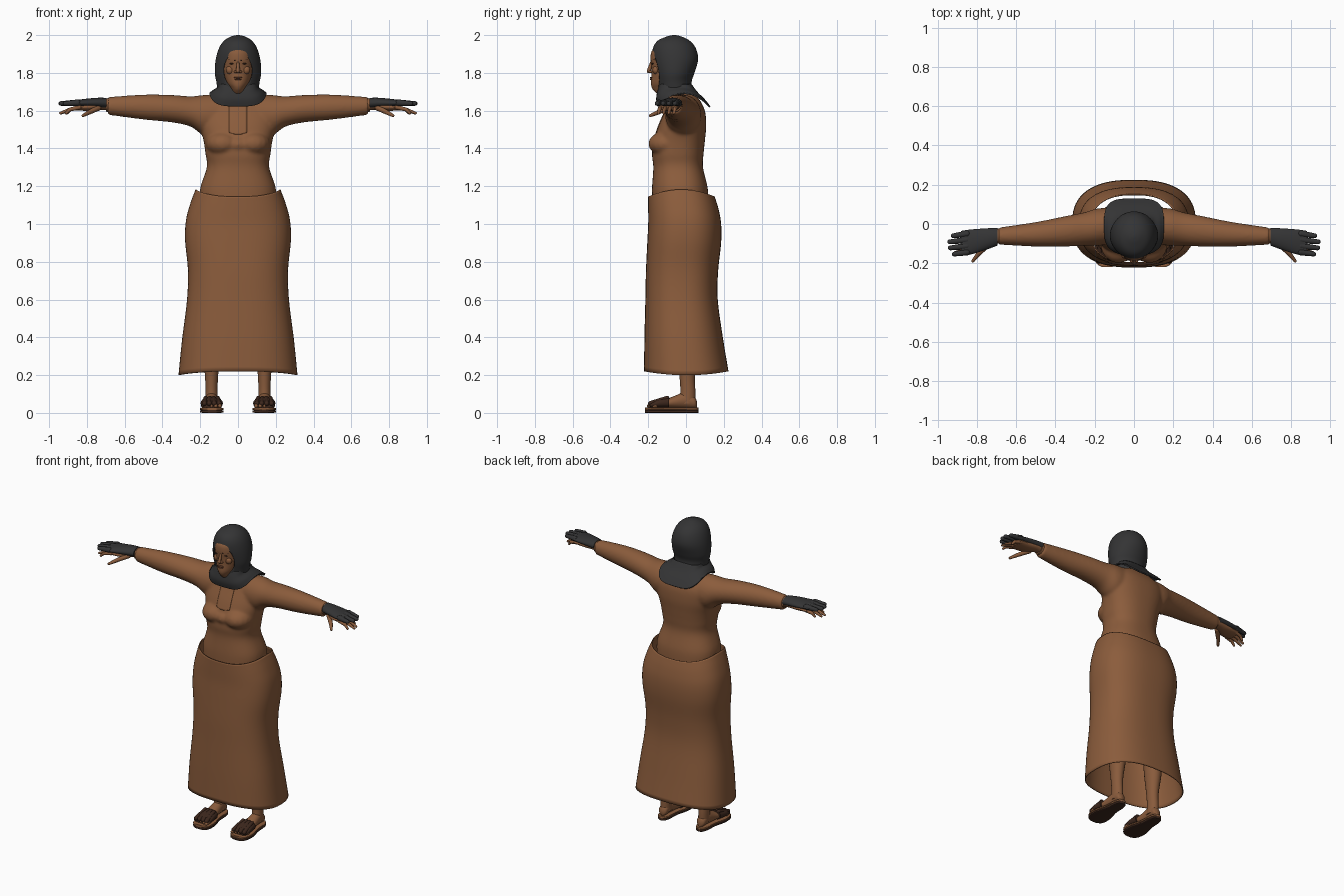
import bpy, bmesh
from math import sin, cos, pi, copysign
from mathutils import Vector, Matrix

if "Cube" in bpy.data.objects:
    bpy.data.objects.remove(bpy.data.objects["Cube"])


def material(name, rgb):
    m = bpy.data.materials.new(name)
    m.use_nodes = True
    m.diffuse_color = (*rgb, 1)
    m.node_tree.nodes["Principled BSDF"].inputs["Base Color"].default_value = (*rgb, 1)
    return m


BROWN = material("brown cloth", (.26, .108, .045))
SKIN = material("brown skin", (.25, .105, .045))
LIP = material("lip brown", (.16, .06, .03))
DARK = material("charcoal cloth", (.034, .034, .035))
LEATHER = material("dark leather", (.045, .02, .012))


def spline(rows, steps):
    """Smoothly resample rows of numbers."""
    out = []
    for i in range(len(rows) - 1):
        quad = [rows[max(0, min(len(rows) - 1, i + k))] for k in (-1, 0, 1, 2)]
        for s in range(steps):
            t = s / steps
            out.append([b + t / 2 * (c - a + t * (2*a - 5*b + 4*c - d + t * (3*(b - c) + d - a)))
                        for a, b, c, d in zip(*quad)])
    return out + [list(rows[-1])]


def loft(bm, axis, rows, n=32, power=2, steps=5, caps=True, lift=(0, 0)):
    """Rows hold position along the axis, then low and high bounds of the other two axes."""
    rings, rows = [], spline(rows, steps)
    for j, (t, a0, a1, b0, b1) in enumerate(rows):
        v, ring = j / (len(rows) - 1), []
        for i in range(n):
            c, s = cos(2 * pi * i / n), sin(2 * pi * i / n)
            c, s = (copysign(abs(k) ** (2 / power), k) for k in (c, s))
            a, b = (a0 + a1 + c * (a1 - a0)) / 2, (b0 + b1 + s * (b1 - b0)) / 2
            h = t + (lift[0] * (1 - v) + lift[1] * v) * (1 - s * s)
            ring.append(bm.verts.new({"x": (h, a, b), "y": (a, h, b), "z": (a, b, h)}[axis]))
        rings.append(ring)
    for low, high in zip(rings, rings[1:]):
        for i in range(n):
            k = (i + 1) % n
            bm.faces.new((low[i], low[k], high[k], high[i]))
    if caps:
        bm.faces.new(rings[0][::-1])
    if caps or caps is None:
        bm.faces.new(rings[-1])


def blob(bm, loc, size):
    bmesh.ops.create_uvsphere(bm, u_segments=16, v_segments=10, radius=1,
                              matrix=Matrix.Translation(loc) @ Matrix.Diagonal((*size, 1)))


def limb(bm, p, q, r1, r2):
    """Tapered rod with round ends."""
    p, q = Vector(p), Vector(q)
    d = q - p
    turn = d.to_track_quat("Z", "Y").to_matrix().to_4x4()
    bmesh.ops.create_cone(bm, segments=12, radius1=r1, radius2=r2, depth=d.length,
                          matrix=Matrix.Translation((p + q) / 2) @ turn)
    blob(bm, p, (r1,) * 3)
    blob(bm, q, (r2,) * 3)


def finish(bm, name, mat, thick=0):
    bmesh.ops.recalc_face_normals(bm, faces=bm.faces)
    me = bpy.data.meshes.new(name)
    bm.to_mesh(me)
    bm.free()
    me.materials.append(mat)
    ob = bpy.data.objects.new(name, me)
    bpy.context.collection.objects.link(ob)
    bpy.ops.object.select_all(action="DESELECT")
    ob.select_set(True)
    bpy.context.view_layer.objects.active = ob
    bpy.ops.object.shade_smooth_by_angle(angle=.8)
    if thick:
        ob.modifiers.new("thickness", "SOLIDIFY").thickness = thick
    return ob


def pair(bm, name, mat):
    other = bm.copy()
    bmesh.ops.scale(other, vec=(-1, 1, 1), verts=other.verts)
    finish(bm, "left_" + name, mat)
    finish(other, "right_" + name, mat)


def wide(rows):
    """Rows of (z, half width, front, back) as symmetric loft rows."""
    return [(z, -w, w, f, b) for z, w, f, b in rows]


# Robe: torso, bust and sleeves fused into one cloth surface
bm = bmesh.new()
loft(bm, "z", wide([(1.1, .2, -.18, .12), (1.19, .2, -.18, .115), (1.3, .165, -.173, .09),
                    (1.37, .172, -.18, .093), (1.44, .182, -.17, .1), (1.52, .2, -.145, .107),
                    (1.6, .2, -.11, .1), (1.66, .15, -.085, .07), (1.7, .06, -.07, .03)]), 48, 2.4)
sleeve = [(.08, -.1, .08, 1.47, 1.685), (.18, -.11, .08, 1.47, 1.683), (.25, -.11, .06, 1.515, 1.676),
          (.35, -.115, .04, 1.538, 1.683), (.5, -.115, .01, 1.553, 1.685), (.69, -.105, -.018, 1.578, 1.672)]
for s in (1, -1):
    loft(bm, "x", [(s * r[0], *r[1:]) for r in sleeve])
    blob(bm, (s * .08, -.1, 1.425), (.092, .1, .068))
blob(bm, (0, -.12, 1.42), (.08, .073, .05))
robe = finish(bm, "robe", BROWN)
remesh = robe.modifiers.new("fuse", "REMESH")
remesh.mode, remesh.voxel_size, remesh.use_smooth_shade = "VOXEL", .008, True
soften = robe.modifiers.new("soften", "SMOOTH")
soften.factor, soften.iterations = .5, 10

# Neck placket laid on the chest
bm = bmesh.new()
grid = []
for j in range(17):
    v = j / 16
    w = .048 * min(1, (1 - (1 - min(1, v * 4)) ** 2) ** .5 + .3)
    grid.append([bm.verts.new((w * (i / 4 - 1), -.3, 1.475 + .15 * v)) for i in range(9)])
for a, b in zip(grid, grid[1:]):
    for i in range(8):
        bm.faces.new((a[i], a[i + 1], b[i + 1], b[i]))
placket = finish(bm, "neck_placket", BROWN)
wrap = placket.modifiers.new("lay", "SHRINKWRAP")
wrap.target, wrap.wrap_method, wrap.offset = robe, "PROJECT", .003
wrap.use_project_y, wrap.use_positive_direction = True, True
placket.modifiers.new("thickness", "SOLIDIFY").thickness = .005

# Long skirt, open at waist and hem
bm = bmesh.new()
loft(bm, "z", wide([(.22, .315, -.222, .225), (.4, .296, -.22, .195), (.6, .27, -.215, .168),
                    (.75, .265, -.212, .17), (.9, .28, -.205, .186), (1.0, .275, -.2, .186),
                    (1.08, .252, -.2, .172), (1.145, .225, -.2, .152)]),
     64, 2.5, caps=False, lift=(-.02, .038))
finish(bm, "skirt", BROWN, .006)

# Hood with an oval face opening
bm = bmesh.new()
loft(bm, "z", wide([(1.68, .105, -.145, .04), (1.75, .114, -.155, .03), (1.8, .123, -.165, .045),
                    (1.87, .118, -.178, .064), (1.93, .101, -.175, .052), (1.97, .074, -.15, .02),
                    (1.993, .036, -.1, -.025), (2.0, .006, -.07, -.055)]), 48, caps=None)
hood = finish(bm, "hood", DARK, .01)
bm = bmesh.new()
bmesh.ops.create_cone(bm, cap_ends=True, segments=48, radius1=1, radius2=1, depth=.3,
                      matrix=Matrix.Translation((0, -.25, 1.812)) @ Matrix.Diagonal((.074, 1, .098, 1))
                      @ Matrix.Rotation(pi / 2, 4, "X"))
cutter = finish(bm, "face_cutter", DARK)
cutter.hide_render = True
cut = hood.modifiers.new("opening", "BOOLEAN")
cut.object, cut.solver = cutter, "EXACT"
bpy.context.view_layer.objects.active = hood
for m in [m.name for m in hood.modifiers]:
    bpy.ops.object.modifier_apply(modifier=m)
bpy.data.objects.remove(cutter)

# Scarf cape draped over the shoulders
bm = bmesh.new()
loft(bm, "z", wide([(1.622, .152, -.15, .13), (1.66, .132, -.158, .1), (1.7, .108, -.152, .06),
                    (1.74, .1, -.14, .03)]), 48, 3.6, caps=False, lift=(.075, 0))
finish(bm, "scarf_cape", DARK, .008)

# Head and face
bm = bmesh.new()
loft(bm, "z", wide([(1.66, .05, -.12, 0), (1.7, .04, -.165, -.01), (1.72, .045, -.18, -.01),
                    (1.745, .06, -.185, -.01), (1.79, .073, -.182, -.01), (1.83, .08, -.183, -.01),
                    (1.88, .08, -.188, -.01), (1.92, .072, -.178, -.01), (1.955, .04, -.13, -.03)]))
limb(bm, (0, -.184, 1.852), (0, -.197, 1.81), .007, .011)
for s in (1, -1):
    blob(bm, (s * .012, -.188, 1.806), (.009, .01, .007))
    blob(bm, (s * .042, -.16, 1.815), (.022, .017, .022))
finish(bm, "head", SKIN)
bm = bmesh.new()
blob(bm, (0, -.183, 1.775), (.023, .009, .004))
blob(bm, (0, -.183, 1.766), (.018, .009, .005))
finish(bm, "lips", LIP)
bm = bmesh.new()
blob(bm, (.031, -.175, 1.849), (.013, .007, .004))
limb(bm, (.015, -.184, 1.865), (.05, -.169, 1.87), .003, .002)
pair(bm, "eye_and_brow", LEATHER)

# Hands: bare palm and fingers below, dark cover on top
bm = bmesh.new()
loft(bm, "x", [(.67, -.09, -.03, 1.6, 1.66), (.72, -.1, -.03, 1.603, 1.65),
               (.78, -.135, -.035, 1.598, 1.64), (.86, -.145, -.04, 1.602, 1.632)], 20)
for i in range(4):
    y, reach = -.135 + .027 * i, (.91, .94, .935, .905)[i]
    limb(bm, (.84, y, 1.618), (.89, y - .006, 1.606), .012, .01)
    limb(bm, (.89, y - .006, 1.606), (reach, y - .01, 1.587), .01, .007)
limb(bm, (.74, -.1, 1.615), (.79, -.15, 1.59), .016, .012)
limb(bm, (.79, -.15, 1.59), (.82, -.188, 1.574), .012, .008)
pair(bm, "hand", SKIN)
bm = bmesh.new()
loft(bm, "x", [(.695, -.11, -.02, 1.612, 1.668), (.75, -.13, -.022, 1.615, 1.668),
               (.83, -.155, -.028, 1.62, 1.66), (.88, -.16, -.035, 1.628, 1.652)], 24)
for i in range(4):
    y = -.143 + .031 * i
    limb(bm, (.85, y, 1.642), ((.915, .935, .938, .92)[i], y - .01, 1.638), .017, .012)
pair(bm, "hand_cover", DARK)
bm = bmesh.new()
loft(bm, "x", [(.66, -.1, -.022, 1.585, 1.668), (.7, -.1, -.024, 1.595, 1.665)], 24)
pair(bm, "cuff", BROWN)

# Legs and feet
bm = bmesh.new()
loft(bm, "z", [(.05, .105, .172, -.04, .05), (.11, .108, .172, -.03, .05), (.2, .105, .175, -.035, .048),
               (.35, .09, .19, -.05, .07), (.5, .085, .195, -.06, .06), (.65, .07, .21, -.08, .06)], 20)
loft(bm, "y", [(-.18, .1, .18, .025, .045), (-.12, .092, .186, .025, .066), (-.06, .102, .178, .025, .09),
               (0, .108, .172, .025, .11), (.045, .112, .168, .025, .085), (.058, .13, .15, .03, .06)], 20)
for i in range(5):
    x = .096 + .022 * i
    limb(bm, (x, -.16, .04), (x, -.197 + .007 * i, .037), .012, .01)
pair(bm, "leg", SKIN)

# Sandals: two-layer sole and a broad strap with ridges
outline = [(-.218, .11, .165), (-.195, .08, .194), (-.13, .078, .202), (-.05, .098, .184),
           (.02, .102, .178), (.055, .112, .168), (.067, .13, .15)]
for name, mat, low, high in (("sole", LEATHER, 0, .015), ("insole", BROWN, .014, .028)):
    bm = bmesh.new()
    loft(bm, "y", [(*r, low, high) for r in outline], 24, 5)
    pair(bm, "sandal_" + name, mat)
bm = bmesh.new()
loft(bm, "y", [(-.19, .088, .192, .026, .055), (-.15, .08, .198, .026, .074),
               (-.09, .086, .192, .026, .086)], 24, 2.5)
for i in range(4):
    limb(bm, (.1 + .026 * i, -.188, .05), (.108 + .021 * i, -.1, .078), .013, .012)
pair(bm, "sandal_strap", LEATHER)
